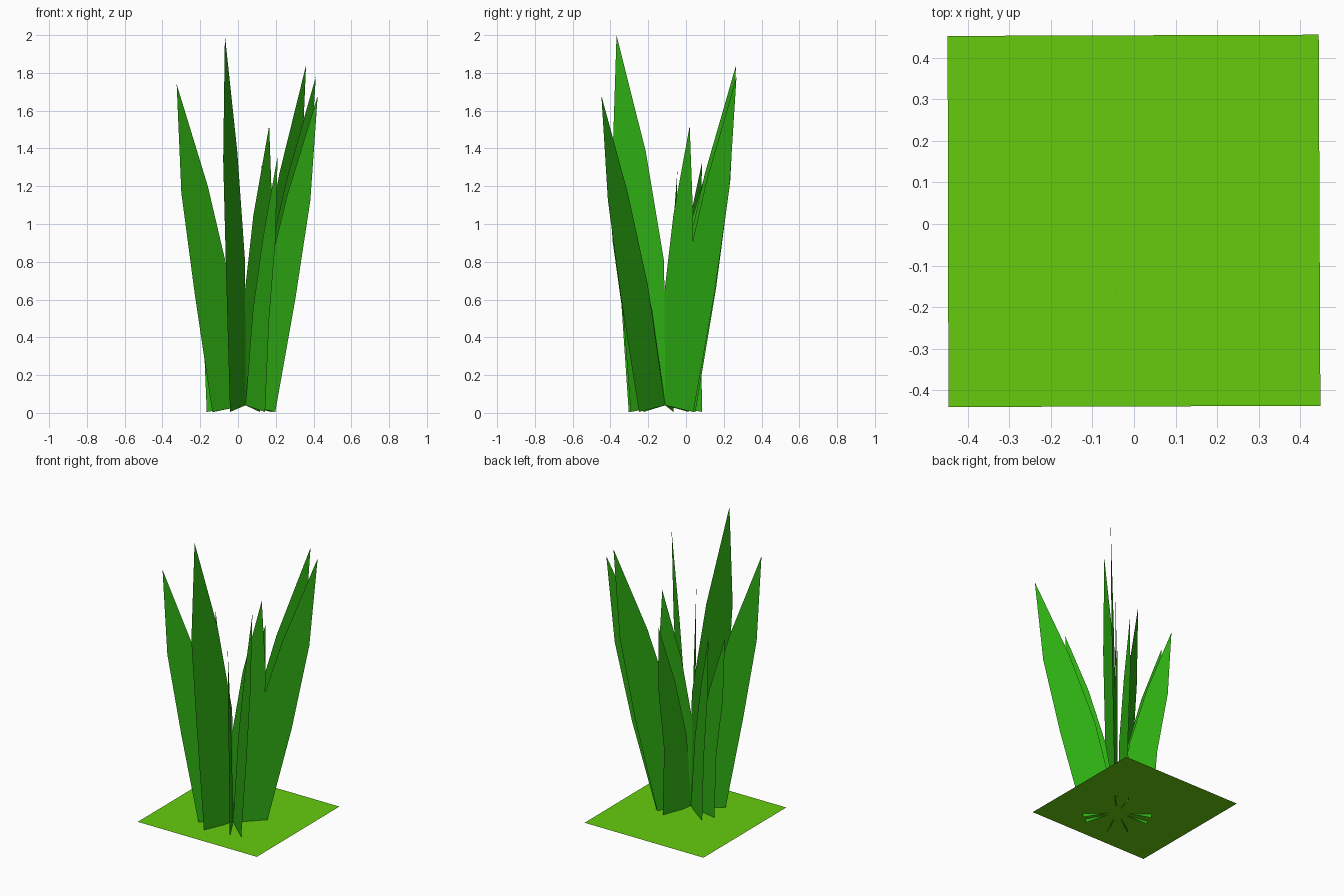
import bpy
from math import cos, sin, radians

if "Cube" in bpy.data.objects:
    bpy.data.objects.remove(bpy.data.objects["Cube"])


def material(name, color):
    m = bpy.data.materials.new(name)
    m.diffuse_color = (*color, 1)
    m.use_nodes = True
    m.node_tree.nodes["Principled BSDF"].inputs["Base Color"].default_value = m.diffuse_color
    return m


def add_mesh(name, verts, faces, mat):
    me = bpy.data.meshes.new(name)
    me.from_pydata(verts, [], faces)
    me.materials.append(mat)
    ob = bpy.data.objects.new(name, me)
    bpy.context.collection.objects.link(ob)
    return ob


leaf = material("leaf green", (0.027, 0.42, 0.006))
turf = material("turf green", (0.13, 0.6, 0.004))

# square turf patch, a hair off square to the axes
add_mesh("ground_patch",
         [(-0.446, -0.44, 0.03), (0.448, -0.437, 0.03),
          (0.444, 0.455, 0.03), (-0.448, 0.452, 0.03)],
         [(0, 1, 2, 3)], turf)

CX, CY = 0.04, -0.11   # where all the blades meet


def blade(i, angle, reach, height):
    """Flat pointed leaf standing in a vertical plane that radiates from the clump centre."""
    s = height / 1.75
    low, high = 0.48 * reach, 0.74 * reach
    w1, w2 = 0.112 * s, 0.084 * s
    profile = [(0.0, 0.04), (0.21, 0.005),
               (low - w1, 0.40 * height), (low + w1, 0.36 * height),
               (high - w2, 0.69 * height), (high + w2, 0.67 * height),
               (reach, height)]
    a = radians(angle)
    verts = [(CX + r * cos(a), CY + r * sin(a), z) for r, z in profile]
    add_mesh(f"grass_blade_{i}", verts,
             [(0, 1, 3, 2), (2, 3, 5, 4), (4, 5, 6)], leaf)


# heading in degrees, tip distance from the centre, tip height
BLADES = [(49.5, 0.493, 1.84), (45.4, 0.53, 1.78), (-41.5, 0.51, 1.68),
          (-60.5, 0.345, 1.36), (247, 0.28, 2.0), (213, 0.435, 1.74),
          (144, 0.333, 1.33), (69, 0.24, 1.31), (168, 0.307, 1.28),
          (46, 0.18, 1.52)]
for i, b in enumerate(BLADES, 1):
    blade(i, *b)
